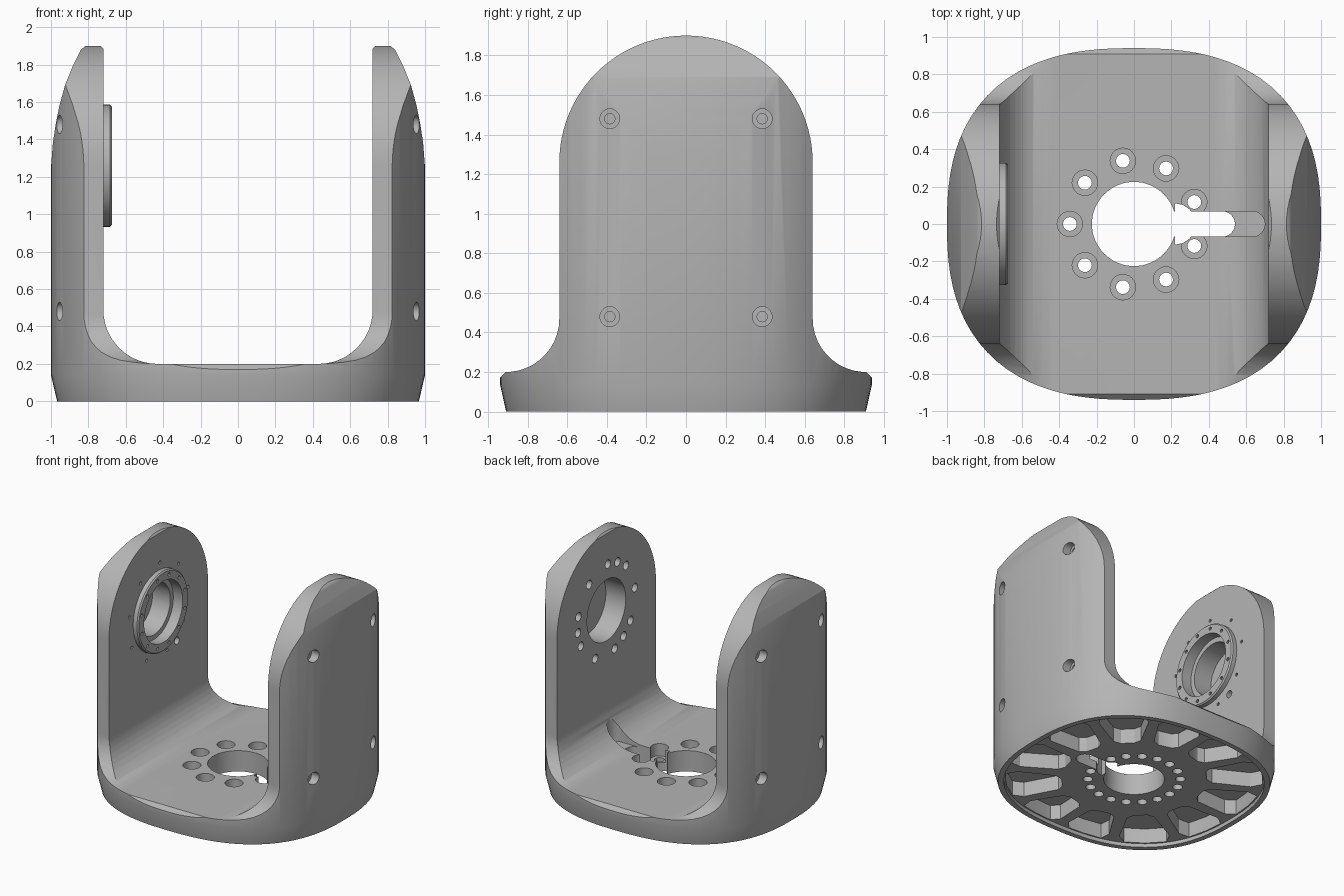
import bpy, bmesh
from math import sin, cos, pi, radians, copysign
from mathutils import Vector, Matrix

if "Cube" in bpy.data.objects:
    bpy.data.objects.remove(bpy.data.objects["Cube"], do_unlink=True)

grey = bpy.data.materials.new("satin grey")
grey.use_nodes = True
grey.diffuse_color = (0.46, 0.46, 0.46, 1)
grey.node_tree.nodes["Principled BSDF"].inputs["Base Color"].default_value = grey.diffuse_color


def make_object(name, bm):
    bmesh.ops.recalc_face_normals(bm, faces=bm.faces)
    mesh = bpy.data.meshes.new(name)
    bm.to_mesh(mesh)
    bm.free()
    mesh.materials.append(grey)
    obj = bpy.data.objects.new(name, mesh)
    bpy.context.collection.objects.link(obj)
    return obj


def loft(bm, rings):
    loops = [[bm.verts.new(p) for p in ring] for ring in rings]
    for a, b in zip(loops, loops[1:]):
        for i in range(len(a)):
            j = (i + 1) % len(a)
            bm.faces.new((a[i], a[j], b[j], b[i]))
    bm.faces.new(loops[0][::-1])
    bm.faces.new(loops[-1])


def cylinder(bm, axis, center, radius, lo, hi, sides=24):
    """Cylinder along x or z between lo and hi; center gives the other two coordinates."""
    def place(t, h):
        u, v = center[0] + radius * cos(t), center[1] + radius * sin(t)
        return (h, u, v) if axis == "x" else (u, v, h)
    loft(bm, [[place(2 * pi * i / sides, h) for i in range(sides)] for h in (lo, hi)])


def combine(target, bm, operation="DIFFERENCE"):
    tool = make_object("cutter", bm)
    tool.hide_render = True
    mod = target.modifiers.new("combine", "BOOLEAN")
    mod.operation, mod.object, mod.solver = operation, tool, "EXACT"
    bpy.context.view_layer.objects.active = target
    bpy.ops.object.modifier_apply(modifier=mod.name)
    bpy.data.objects.remove(tool, do_unlink=True)


def outline(t, scale=1.0):
    """Point on the rounded-square footprint."""
    c, s = cos(t), sin(t)
    r = scale / (abs(c) ** 2.5 + abs(s / 0.94) ** 2.5) ** 0.4
    return r * c, r * s


def footprint(scale, z, n=96):
    return [(*outline(2 * pi * i / n, scale), z) for i in range(n)]


def arc(cx, cy, r, start, end, n):
    return [(cx + r * cos(radians(start + (end - start) * i / n)),
             cy + r * sin(radians(start + (end - start) * i / n))) for i in range(n + 1)]


def mirrored(half):
    return half + [(-a, b) for a, b in reversed(half) if a > 1e-5]


# Outer body with a tapered foot
bm = bmesh.new()
loft(bm, [footprint(0.967, 0), footprint(1, 0.14), footprint(1, 2)])
bracket = make_object("fork_bracket", bm)

# Side profile: round-topped arms flaring into the base
side = mirrored([(1.1, -0.1), (1.1, 0.165), (0.945, 0.165), (0.91, 0.2)]
                + arc(0.91, 0.47, 0.27, 265, 180, 10)
                + arc(0, 1.26, 0.64, 0, 90, 24))
bm = bmesh.new()
loft(bm, [[(x, a, b) for a, b in side] for x in (-1.2, 1.2)])
combine(bracket, bm, "INTERSECT")

# Front profile: U shape with bowed outer sides
shoulder = [(1.1, -0.1), (1.1, 1.2), (1.0, 1.25), (0.99, 1.38), (0.975, 1.48),
            (0.955, 1.58), (0.925, 1.69), (0.885, 1.79), (0.84, 1.88), (0.815, 1.9)]
front = mirrored(shoulder + [(0.735, 1.9), (0.72, 1.885)] + arc(0.43, 0.49, 0.29, 0, -90, 12))
bm = bmesh.new()
loft(bm, [[(a, y, b) for a, b in front] for y in (-1.2, 1.2)])
combine(bracket, bm, "INTERSECT")

# Raised bearing ring on the right arm
bm = bmesh.new()
rings = [(-0.76, 0.327), (-0.685, 0.327), (-0.675, 0.317)]
loft(bm, [[(x, a, b) for a, b in arc(0, 1.26, r, 0, 352.5, 47)] for x, r in rings])
combine(bracket, bm, "UNION")

# Underside: shallow recess, then pockets that leave radial ribs
bm = bmesh.new()
loft(bm, [footprint(0.925, -0.1), footprint(0.925, 0.03)])
combine(bracket, bm)
bm = bmesh.new()
for k in range(12):
    a, b = radians(30 * k), radians(30 * k + 30)
    shape = []
    for edge, sign in ((a, 1), (b, -1)):
        limb = []
        for share, gap in ((0, 0.09), (0.1, 0.05), (0.8, 0.04), (1, 0.09)):
            rim = Vector(outline(edge + sign * 0.09, 0.915)).length
            r = 0.54 + (rim - 0.54) * share
            t = edge + sign * gap / r
            limb.append((r * cos(t), r * sin(t)))
        shape += limb if sign > 0 else [outline((a + b) / 2, 0.915)] + limb[::-1]
    loft(bm, [[(x, y, z) for x, y in shape] for z in (-0.1, 0.15)])
combine(bracket, bm)

# Centre bore and keyhole slot
bm = bmesh.new()
cylinder(bm, "z", (0, 0), 0.225, -0.1, 0.4, 64)
combine(bracket, bm)
for end, low, high in ((0.54, -0.1, 0.4), (0.70, 0.18, 0.6)):
    slot = [(0.1, 0.068)] + arc(end - 0.068, 0, 0.068, 90, -90, 12) + [(0.1, -0.068)]
    bm = bmesh.new()
    loft(bm, [[(x, y, z) for x, y in slot] for z in (low, high)])
    combine(bracket, bm)
bm = bmesh.new()
loft(bm, [[(x, y, z) for x, y in arc(0.22, 0, 0.11, 90, -90, 8)] for z in (-0.1, 0.4)])
combine(bracket, bm)

# Ring of counterbored base holes, with blind holes between them underneath
steps = bmesh.new()
holes = bmesh.new()
for k in range(1, 18):
    t = radians(20 * k)
    spot = (0.343 * cos(t), 0.343 * sin(t))
    if k % 2:
        cylinder(steps, "z", spot, 0.068, 0.10, 0.4)
    cylinder(holes, "z", spot, 0.037, -0.1, 0.3 if k % 2 else 0.09, 16)
combine(bracket, steps)
combine(bracket, holes)

# Stepped bearing bore and ring screws in the right arm
for radius, depth in ((0.25, -0.76), (0.21, -0.92)):
    bm = bmesh.new()
    cylinder(bm, "x", (0, 1.26), radius, depth, -0.5, 48)
    combine(bracket, bm)
bm = bmesh.new()
for k in range(12):
    t = radians(30 * k + 15)
    cylinder(bm, "x", (0.287 * cos(t), 1.26 + 0.287 * sin(t)), 0.014, -0.72, -0.6, 10)
for k in range(9):
    t = radians(40 * k + 7)
    cylinder(bm, "x", (0.385 * cos(t), 1.26 + 0.385 * sin(t)), 0.013, -0.76, -0.7, 10)
cylinder(bm, "x", (0.24, 0.92), 0.03, -0.78, -0.6, 16)
combine(bracket, bm)

# Motor bore and its bolt circle in the left arm
bm = bmesh.new()
cylinder(bm, "x", (0, 1.26), 0.25, 0.5, 0.9, 48)
for angle in [40 * k + 7 for k in range(9)] + [120 * k + 67 for k in range(3)]:
    t = radians(angle)
    cylinder(bm, "x", (-0.37 * cos(t), 1.26 + 0.37 * sin(t)), 0.035, 0.5, 0.82, 16)
combine(bracket, bm)

# Screw holes on the outer faces of both arms
for radius, depth in ((0.05, 0.90), (0.026, 0.85)):
    bm = bmesh.new()
    for s in (-1, 1):
        for y in (-0.385, 0.385):
            for z in (0.48, 1.48):
                cylinder(bm, "x", (y, z), radius, s * depth, s * 1.1, 20)
    combine(bracket, bm)

# Smooth shading with crisp edges
bpy.ops.object.select_all(action="DESELECT")
bracket.select_set(True)
bpy.context.view_layer.objects.active = bracket
bpy.ops.object.shade_smooth_by_angle(angle=radians(30))
